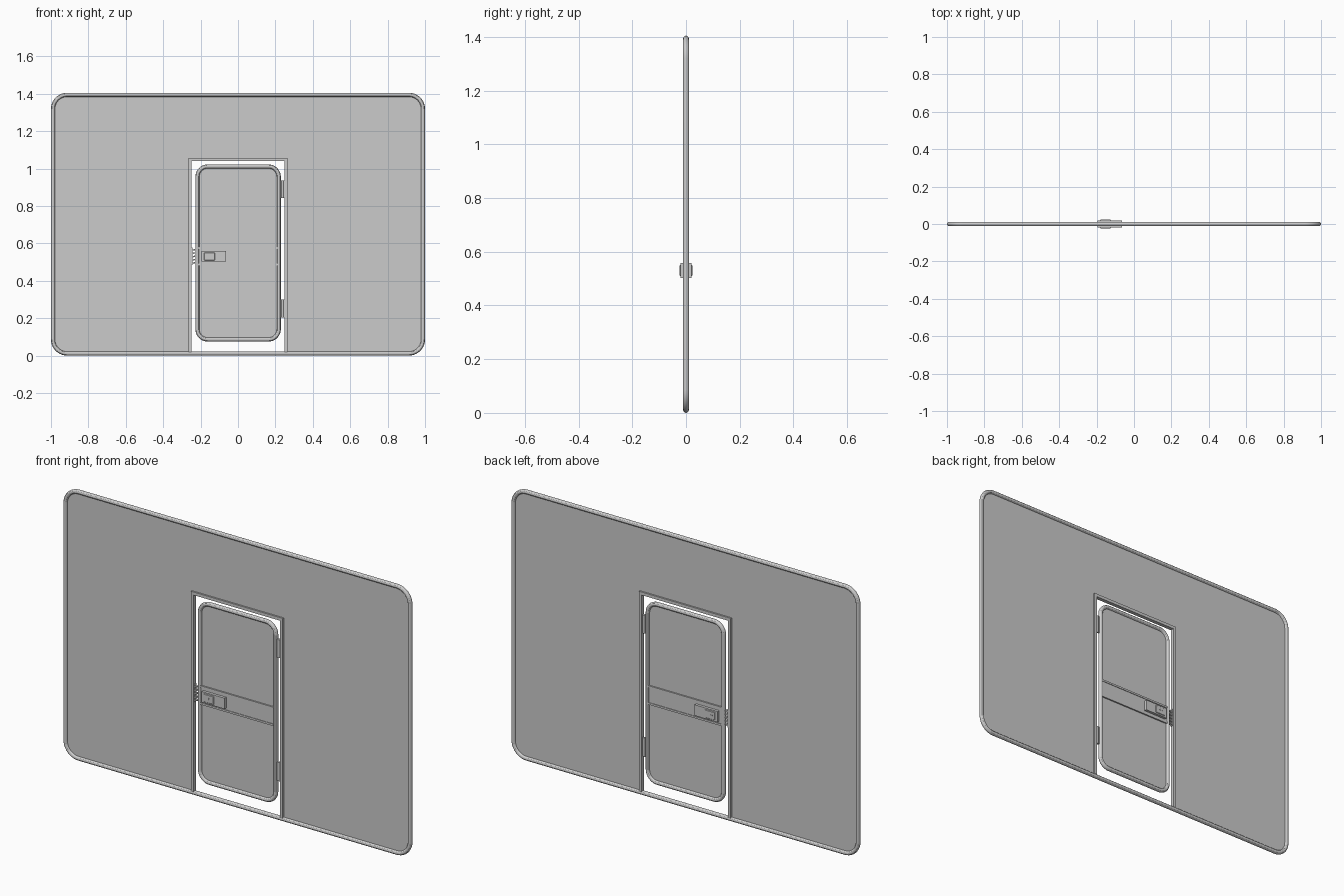
import bpy, bmesh, math

if "Cube" in bpy.data.objects:
    bpy.data.objects.remove(bpy.data.objects["Cube"])

R = 0.011            # tube radius
SHEET = 0.003        # sheet thickness


def rounded_rect(x0, x1, z0, z1, r, n=10):
    """Outline points, counter-clockwise seen from the front, starting bottom right."""
    pts = []
    corners = [(x1 - r, z0 + r, -90), (x1 - r, z1 - r, 0),
               (x0 + r, z1 - r, 90), (x0 + r, z0 + r, 180)]
    for cx, cz, a0 in corners:
        for i in range(n + 1):
            a = math.radians(a0 + 90 * i / n)
            pts.append((cx + r * math.cos(a), cz + r * math.sin(a)))
    return pts


def add_mesh(name, bm):
    me = bpy.data.meshes.new(name)
    bmesh.ops.recalc_face_normals(bm, faces=bm.faces)
    bm.to_mesh(me)
    bm.free()
    ob = bpy.data.objects.new(name, me)
    bpy.context.collection.objects.link(ob)
    return ob


def plate(name, pts, y0, y1):
    """Flat outline in x-z extruded from y0 to y1."""
    bm = bmesh.new()
    face = bm.faces.new([bm.verts.new((x, y0, z)) for x, z in pts])
    ext = bmesh.ops.extrude_face_region(bm, geom=[face])
    for v in ext["geom"]:
        if isinstance(v, bmesh.types.BMVert):
            v.co.y = y1
    return add_mesh(name, bm)


def box(name, x0, x1, y0, y1, z0, z1, bevel=0):
    ob = plate(name, [(x0, z0), (x1, z0), (x1, z1), (x0, z1)], y0, y1)
    if bevel:
        m = ob.modifiers.new("bevel", "BEVEL")
        m.width, m.segments = bevel, 1
    return ob


def tube(name, pts, r):
    """Closed round tube along an outline."""
    cu = bpy.data.curves.new(name, "CURVE")
    cu.dimensions = "3D"
    cu.bevel_depth, cu.bevel_resolution = r, 4
    sp = cu.splines.new("POLY")
    sp.points.add(len(pts) - 1)
    for p, (x, z) in zip(sp.points, pts):
        p.co = (x, 0, z, 1)
    sp.use_cyclic_u = True
    ob = bpy.data.objects.new(name, cu)
    bpy.context.collection.objects.link(ob)
    bpy.ops.object.select_all(action="DESELECT")
    ob.select_set(True)
    bpy.context.view_layer.objects.active = ob
    bpy.ops.object.convert(target="MESH")
    bpy.ops.object.shade_smooth_by_angle()


def rod(name, x, y, z, r, length, axis):
    rot = (math.pi / 2, 0, 0) if axis == "y" else (0, 0, 0)
    bpy.ops.mesh.primitive_cylinder_add(vertices=16, radius=r, depth=length,
                                        location=(x, y, z), rotation=rot)
    bpy.context.object.name = name
    bpy.ops.object.shade_smooth_by_angle()


# outer fence frame and its sheet with the doorway notch
outer = rounded_rect(-1 + R, 1 - R, R, 1.405 - R, 0.075)
tube("outer_frame", outer, R)
notch = [(-0.257, R), (-0.257, 1.048), (0.257, 1.048), (0.257, R)]
plate("wall_sheet", outer + notch, -SHEET / 2, SHEET / 2)

# doorway jambs and lintel
J0, J1, TOP = 0.248, 0.264, 1.056
jamb = [(-J1, 0.018), (-J0, 0.018), (-J0, TOP - 0.016), (J0, TOP - 0.016),
        (J0, 0.018), (J1, 0.018), (J1, TOP), (-J1, TOP)]
plate("door_jamb", jamb, -0.010, 0.010)

# door leaf: tube frame and sheet
leaf = rounded_rect(-0.228 + R, 0.229 - R, 0.075 + R, 1.022 - R, 0.055)
tube("door_frame", leaf, R)
plate("door_sheet", leaf, -SHEET / 2, SHEET / 2)

# middle rail with raised lips along both edges
box("middle_rail", -0.213, 0.211, -0.006, 0.006, 0.482, 0.580)
for name, z in (("rail_lip_lower", 0.482), ("rail_lip_upper", 0.570)):
    box(name, -0.213, 0.211, -0.009, 0.009, z, z + 0.010)

# lock case, with a cover, cylinder and cross-shaped key slot on both sides
box("lock_case", -0.195, -0.063, -0.020, 0.020, 0.502, 0.558)
for side, s in (("front", -1), ("back", 1)):
    y0, y1 = sorted((s * 0.018, s * 0.0235))
    box("lock_cover_" + side, -0.181, -0.124, y0, y1, 0.509, 0.551, 0.002)
    rod("lock_cylinder_" + side, -0.157, s * 0.0232, 0.532, 0.007, 0.002, "y")
    y0, y1 = sorted((s * 0.022, s * 0.0248))
    box("key_slot_upright_" + side, -0.1585, -0.1555, y0, y1, 0.518, 0.546)
    box("key_slot_bar_" + side, -0.168, -0.146, y0, y1, 0.5305, 0.5335)

# strike plate on the left jamb with slanted fingers
box("strike_plate", -0.249, -0.244, -0.008, 0.008, 0.485, 0.577)
for i in range(5):
    z = 0.489 + i * 0.0175
    plate(f"strike_finger_{i + 1}",
          [(-0.245, z), (-0.230, z + 0.004), (-0.230, z + 0.011), (-0.245, z + 0.008)],
          -0.007, 0.007)

# hinges on the right jamb
for name, z0, z1 in (("lower", 0.203, 0.300), ("upper", 0.842, 0.937)):
    box("hinge_leaf_" + name, 0.226, 0.249, -0.004, 0.004, z0, z1)
    rod("hinge_knuckle_" + name, 0.238, 0, (z0 + z1) / 2, 0.007, z1 - z0, "z")
